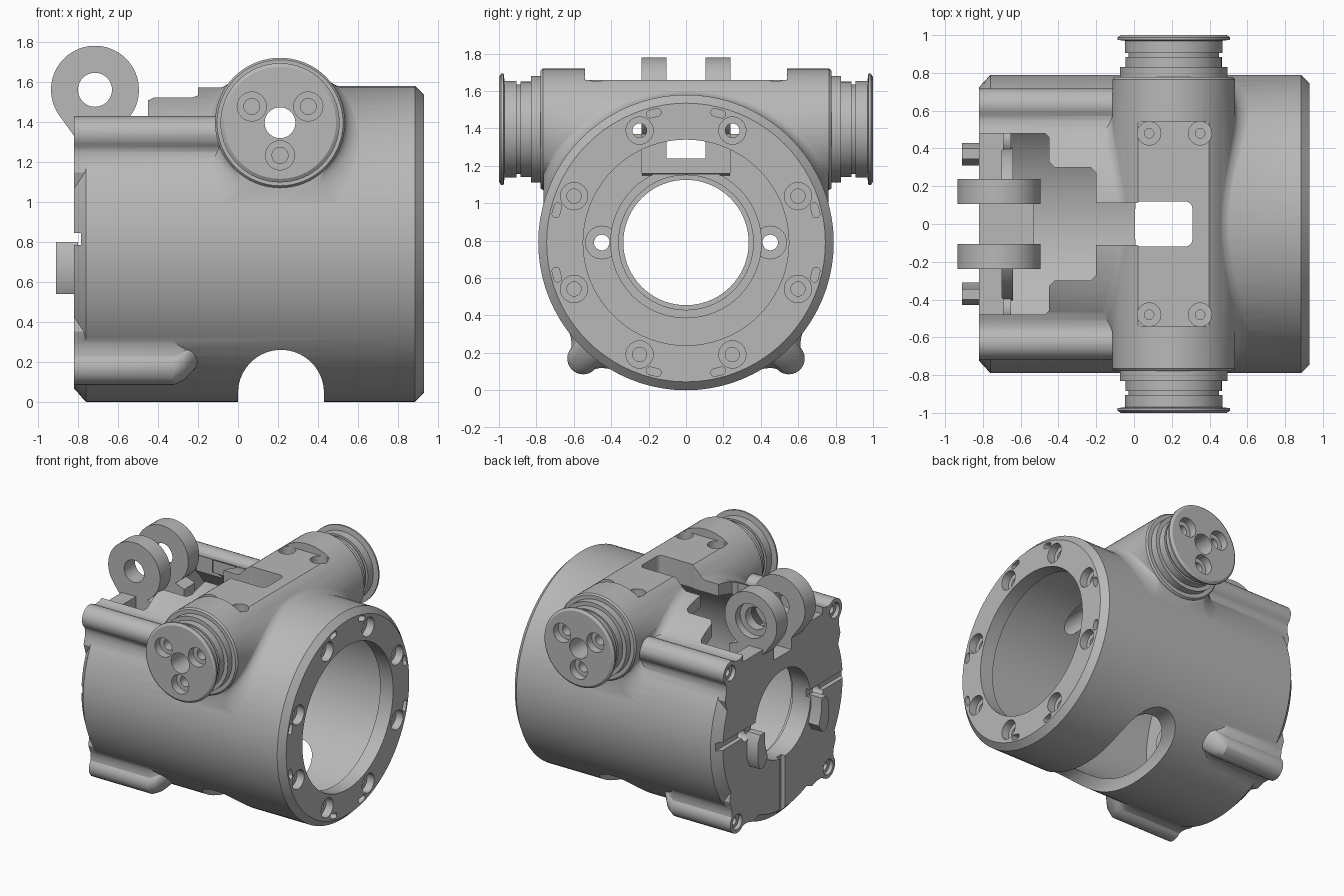
import bpy, bmesh, math
from math import sin, cos, pi, sqrt

cube = bpy.data.objects.get("Cube")
if cube:
    bpy.data.objects.remove(cube, do_unlink=True)

# One machined grey for everything
metal = bpy.data.materials.new("machined grey")
metal.use_nodes = True
GREY = (0.48, 0.48, 0.48, 1)
metal.diffuse_color = GREY
metal.node_tree.nodes["Principled BSDF"].inputs["Base Color"].default_value = GREY

MAP = {"x": lambda u, v, w: (w, u, v),
       "y": lambda u, v, w: (u, w, v),
       "z": lambda u, v, w: (u, v, w)}


def loft(name, axis, sections):
    """Closed solid through (outline, position along axis) sections."""
    bm = bmesh.new()
    rings = [[bm.verts.new(MAP[axis](u, v, w)) for u, v in pts] for pts, w in sections]
    n = len(rings[0])
    for a, b in zip(rings, rings[1:]):
        for i in range(n):
            j = (i + 1) % n
            bm.faces.new((a[i], a[j], b[j], b[i]))
    bm.faces.new(rings[0][::-1])
    bm.faces.new(rings[-1])
    bmesh.ops.recalc_face_normals(bm, faces=bm.faces)
    mesh = bpy.data.meshes.new(name)
    bm.to_mesh(mesh)
    bm.free()
    mesh.materials.append(metal)
    ob = bpy.data.objects.new(name, mesh)
    bpy.context.collection.objects.link(ob)
    return ob


def prism(name, axis, pts, a, b):
    return loft(name, axis, [(pts, a), (pts, b)])


def circle(u, v, r, n):
    return [(u + r * cos(2 * pi * i / n), v + r * sin(2 * pi * i / n)) for i in range(n)]


def lathe(name, axis, centre, profile, n=24):
    return loft(name, axis, [(circle(*centre, r, n), w) for w, r in profile])


def rounded(u, v, hu, hv, r, turn=0):
    """Rounded rectangle outline, turned about its centre."""
    pts = []
    for k, (su, sv) in enumerate(((1, 1), (-1, 1), (-1, -1), (1, -1))):
        for i in range(5):
            a = (k + i / 4) * pi / 2
            pts.append((su * (hu - r) + r * cos(a), sv * (hv - r) + r * sin(a)))
    return [(u + p * cos(turn) - q * sin(turn), v + p * sin(turn) + q * cos(turn)) for p, q in pts]


def combine(target, others, operation):
    bpy.context.view_layer.objects.active = target
    for other in others:
        mod = target.modifiers.new("combine", "BOOLEAN")
        mod.operation, mod.solver, mod.object = operation, "EXACT", other
        bpy.ops.object.modifier_apply(modifier=mod.name)
        bpy.data.objects.remove(other, do_unlink=True)


def finish(ob):
    bpy.ops.object.select_all(action="DESELECT")
    ob.select_set(True)
    bpy.context.view_layer.objects.active = ob
    bpy.ops.object.shade_smooth_by_angle(angle=math.radians(28))


AXIS = (0, 0.79)        # barrel axis in y, z
PIN = (0.21, 1.395)     # cross tube axis in x, z

# Barrel with chamfered ends
body = lathe("barrel_housing", "x", AXIS,
             [(-0.82, 0.725), (-0.76, 0.79), (0.885, 0.79), (0.93, 0.745)], 80)

# Cross tube with stepped necks and end flanges
half = [(0.765, 0.325), (0.777, 0.315), (0.777, 0.285), (0.83, 0.285), (0.83, 0.255),
        (0.885, 0.255), (0.885, 0.24), (0.905, 0.24), (0.905, 0.258), (0.97, 0.258),
        (0.975, 0.298), (0.988, 0.298), (1.0, 0.28)]
parts = [lathe("cross_tube", "y", PIN, [(-w, r) for w, r in half[::-1]] + half, 64)]


# Fillet where the cross tube meets the barrel
def fillet(side, f=0.1, tube_r=0.323):
    secs = []
    for i in range(31):
        y = 0.762 * sin((i / 15 - 1) * pi / 2)
        h = AXIS[1] + sqrt(0.79 ** 2 - y * y) - 0.004
        dz = h + f - PIN[1]
        dx = sqrt((tube_r + f) ** 2 - dz * dz)
        end = math.atan2(dz, dx) + pi
        pts = [(0, h - 0.08), (dx, h - 0.08)]
        for k in range(9):
            a = 1.5 * pi + (end - 1.5 * pi) * k / 8
            pts.append((dx + f * cos(a), h + f + f * sin(a)))
        pts.append((0, PIN[1] + 0.2))
        secs.append(([(PIN[0] + side * u, v) for u, v in pts], y))
    return loft("fillet", "y", secs)


parts += [fillet(1), fillet(-1)]


# Bolt ears along the barrel, flared where they meet it
def ear(y, z, r, stations):
    a = math.atan2(z - AXIS[1], y)
    flare = [(-0.16, 0.24), (-0.075, 0.19), (-0.045, 0.13), (-0.02, 0.1)]
    shape = [(p, -q) for p, q in flare]
    shape += [(r * cos(t * pi / 12), r * sin(t * pi / 12)) for t in range(-6, 7)]
    shape += flare[::-1]
    secs = []
    for x, drop in stations:
        secs.append(([(y + (p - drop) * cos(a) - q * sin(a),
                       z + (p - drop) * sin(a) + q * cos(a)) for p, q in shape], x))
    return loft("bolt_ear", "x", secs)


for s in (-1, 1):
    parts.append(ear(s * 0.63, 1.34, 0.088, [(-0.82, 0), (0.1, 0)]))
    parts.append(ear(s * 0.55, 0.17, 0.085, [(-0.82, 0), (-0.32, 0), (-0.27, 0.03), (-0.2, 0.13)]))
combine(body, parts, "UNION")

# Wide bore behind a narrower lip, then raised rings on the end wall
combine(body, [lathe("bore", "x", AXIS, [(-0.70, 0.70), (0.82, 0.70), (0.82, 0.55), (1.1, 0.55)], 72)],
        "DIFFERENCE")
rings = [lathe("wall_ring", "x", AXIS, [(-0.76, 0.405), (-0.64, 0.405)], 64)]
rings += [lathe("pin_boss", "x", (s * 0.45, 0.79), [(-0.76, 0.09), (-0.65, 0.09)], 32) for s in (-1, 1)]
combine(body, rings, "UNION")
cuts = [lathe("wall_hole", "x", AXIS, [(-1, 0.335), (-0.67, 0.335), (-0.67, 0.36), (-0.5, 0.36)], 72)]

# Stepped opening in the top, and the lowered end wall
side = [(-0.69, 0.48), (-0.47, 0.48), (-0.45, 0.46), (-0.45, 0.33), (-0.42, 0.3),
        (-0.23, 0.3), (-0.2, 0.27), (-0.2, 0.11), (0.05, 0.11)]
cuts.append(prism("top_opening", "z", side + [(x, -y) for x, y in side[::-1]], 1.23, 1.9))
cuts.append(prism("wall_top", "x", [(-0.48, 1.37), (0.48, 1.37), (0.48, 1.9), (-0.48, 1.9)], -1, -0.6))
cuts.append(prism("wall_gap", "x", [(-0.11, 1.24), (0.11, 1.24), (0.11, 1.5), (-0.11, 1.5)], -1, -0.6))

# Flat on the cross tube, its window and four screw recesses
cuts.append(prism("tube_flat", "z", rounded(0.215, 0, 0.215, 0.54, 0.03), 1.66, 1.9))
cuts.append(prism("window", "z", rounded(0.155, 0, 0.155, 0.12, 0.04), 1.1, 1.9))
for x in (0.08, 0.35):
    for y in (-0.48, 0.48):
        cuts.append(lathe("recess", "z", (x, y), [(1.54, 0.025), (1.59, 0.025), (1.59, 0.062), (1.9, 0.062)]))

# Arched notch across the bottom, opening into the bore
arch = [(0, -0.2)] + [(0.215 - 0.215 * cos(t * pi / 20), 0.045 + 0.215 * sin(t * pi / 20))
                      for t in range(21)] + [(0.43, -0.2)]
cuts.append(prism("notch", "y", arch, -1, 1))

# Cross bore and three counterbores in each tube end
cuts.append(lathe("cross_bore", "y", PIN, [(-1.1, 0.077), (1.1, 0.077)], 32))
for s in (-1, 1):
    for k in range(3):
        a = -pi / 2 + k * 2 * pi / 3
        c = (PIN[0] + 0.163 * cos(a), PIN[1] + 0.163 * sin(a))
        cuts.append(lathe("counterbore", "y", c, [(s * 0.87, 0.04), (s * 0.94, 0.04),
                                                  (s * 0.94, 0.073), (s * 1.1, 0.073)]))

# Bolt holes and small slots around the open end
for k in range(4):
    for d in (-1, 1):
        a = k * pi / 2 + d * math.radians(22.5)
        c = (0.648 * cos(a), 0.79 + 0.648 * sin(a))
        cuts.append(lathe("bolt_hole", "x", c, [(0.75, 0.038), (0.87, 0.038), (0.87, 0.073), (1.1, 0.073)]))
        a = k * pi / 2 + d * math.radians(14)
        c = (0.712 * cos(a), 0.79 + 0.712 * sin(a))
        cuts.append(prism("slot", "x", rounded(*c, 0.02, 0.04, 0.019, a), 0.87, 1.1))

# End wall: pin holes, grooves and ear screw holes
for s in (-1, 1):
    cuts.append(lathe("pin_hole", "x", (s * 0.45, 0.79), [(-1, 0.042), (-0.5, 0.042)]))
    cuts.append(prism("side_groove", "x", rounded(s * 0.56, 0.815, 0.25, 0.03, 0.01), -1, -0.785))
    for y, z in ((0.63, 1.34), (0.55, 0.17)):
        cuts.append(lathe("ear_hole", "x", (s * y, z), [(-1, 0.058), (-0.79, 0.058), (-0.79, 0.03), (-0.7, 0.03)]))
cuts.append(prism("lower_groove", "x", rounded(0, 0.25, 0.03, 0.3, 0.01), -1, -0.785))
combine(body, cuts, "DIFFERENCE")
finish(body)

# Clevis: two eyes standing on a bridge block, the left eye counterbored
EYE = (-0.715, 1.56)
eye = [(EYE[0] + 0.22 * cos(t * pi / 24), EYE[1] + 0.22 * sin(t * pi / 24)) for t in range(-8, 30)]
eye += [(-0.82, 1.33), (-0.82, 1.16), (-0.53, 1.16), (-0.53, 1.34)]
for name, s, r in (("clevis_eye_left", 1, 0.13), ("clevis_eye_right", -1, 0.085)):
    ob = prism(name, "y", eye, s * 0.105, s * 0.237)
    hole = [(0, 0.085), (s * 0.18, 0.085), (s * 0.18, r), (s * 0.5, r)]
    combine(ob, [lathe("eye_hole", "y", EYE, hole, 40)], "DIFFERENCE")
    finish(ob)
finish(prism("clevis_bridge", "y", [(-0.82, 1.14), (-0.53, 1.16), (-0.53, 1.24), (-0.82, 1.24)], -0.236, 0.236))

# Drive lugs on the end wall
lug = [(0.31, 0.6), (0.35, 0.54), (0.4, 0.54), (0.43, 0.6), (0.43, 0.74), (0.4, 0.8), (0.345, 0.8), (0.34, 0.7)]
for name, s in (("drive_lug_left", 1), ("drive_lug_right", -1)):
    finish(prism(name, "x", [(s * y, z) for y, z in lug], -0.91, -0.8))
